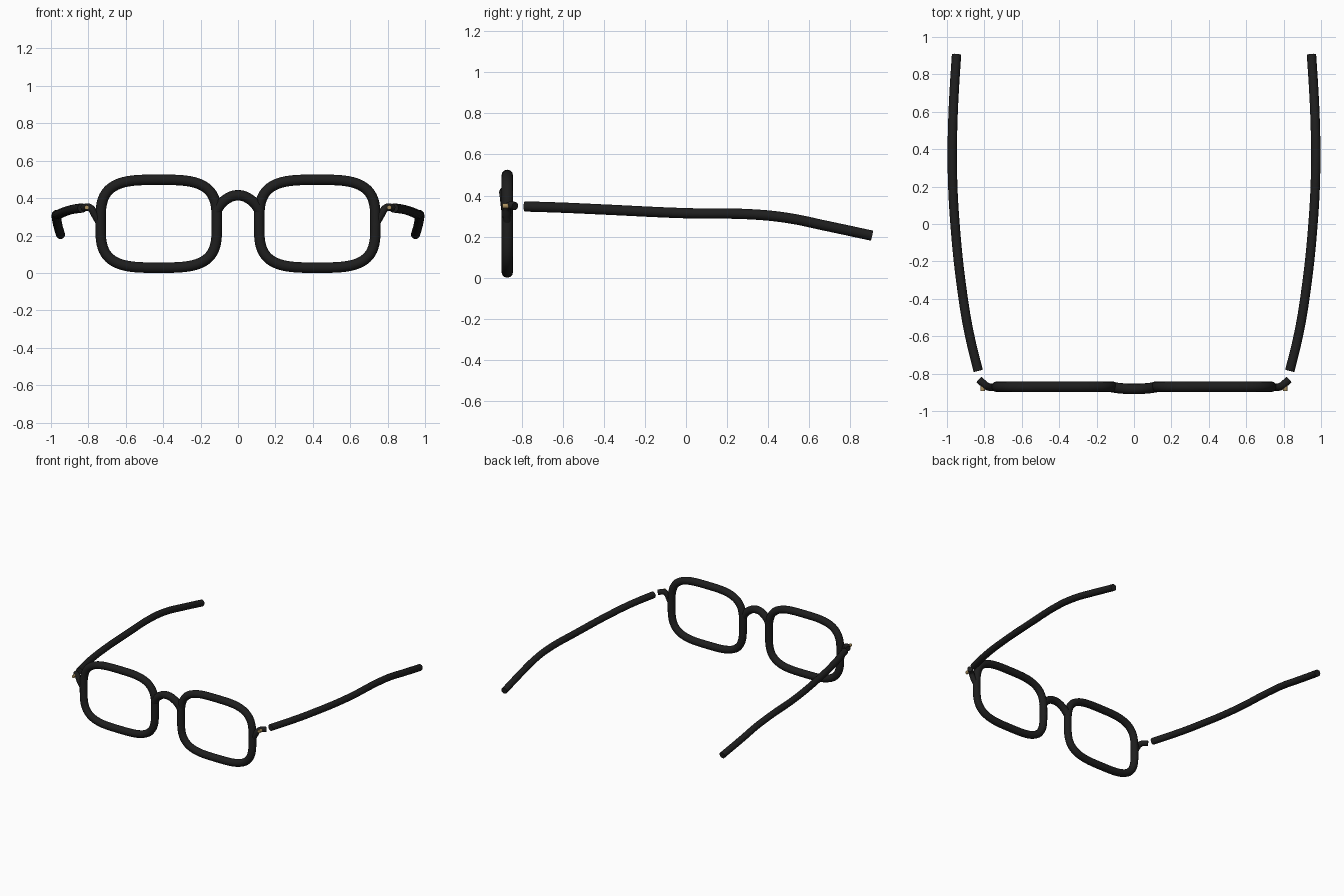
import bpy
from math import cos, sin, pi, radians, copysign

cube = bpy.data.objects.get("Cube")
if cube:
    bpy.data.objects.remove(cube, do_unlink=True)


def material(name, colour):
    mat = bpy.data.materials.new(name)
    mat.use_nodes = True
    mat.diffuse_color = colour
    mat.node_tree.nodes["Principled BSDF"].inputs["Base Color"].default_value = colour
    return mat


BLACK = material("black plastic", (0.013, 0.013, 0.013, 1))
BRASS = material("brass", (0.42, 0.29, 0.12, 1))


def tube(name, points, radius, closed=False, smooth_path=True):
    """Round tube swept along a path, turned into a smooth mesh."""
    curve = bpy.data.curves.new(name, "CURVE")
    curve.dimensions = "3D"
    curve.bevel_depth = radius
    curve.bevel_resolution = 4
    curve.use_fill_caps = not closed
    if smooth_path:
        spline = curve.splines.new("BEZIER")
        spline.bezier_points.add(len(points) - 1)
        spline.resolution_u = 8
        for knot, p in zip(spline.bezier_points, points):
            knot.co = p
            knot.handle_left_type = knot.handle_right_type = "AUTO"
    else:
        spline = curve.splines.new("POLY")
        spline.points.add(len(points) - 1)
        for knot, p in zip(spline.points, points):
            knot.co = (*p, 1)
    spline.use_cyclic_u = closed
    obj = bpy.data.objects.new(name, curve)
    bpy.context.collection.objects.link(obj)
    bpy.ops.object.select_all(action="DESELECT")
    obj.select_set(True)
    bpy.context.view_layer.objects.active = obj
    bpy.ops.object.convert(target="MESH")
    obj = bpy.context.object
    obj.data.materials.clear()
    obj.data.materials.append(BLACK)
    bpy.ops.object.shade_smooth_by_angle(angle=radians(50))
    return obj


def squircle(cx, y, cz, half_w, half_h, power, steps=72):
    """Rounded rectangle outline in the front plane."""
    def bend(v):
        return copysign(abs(v) ** (2 / power), v)
    angles = [2 * pi * i / steps for i in range(steps)]
    return [(cx + half_w * bend(cos(a)), y, cz + half_h * bend(sin(a))) for a in angles]


FRONT_Y = -0.87
TEMPLE = [(0.833, -0.785, 0.347), (0.878, -0.6, 0.341), (0.913, -0.4, 0.332),
          (0.957, 0, 0.314), (0.972, 0.33, 0.308), (0.97, 0.5, 0.29),
          (0.963, 0.68, 0.253), (0.949, 0.905, 0.205)]
END_PIECE = [(0.745, -0.87, 0.275), (0.765, -0.873, 0.31), (0.785, -0.868, 0.343),
             (0.805, -0.853, 0.352), (0.828, -0.832, 0.348)]

for side, s in (("left", 1), ("right", -1)):
    # Lens rim
    tube(side + "_rim", squircle(s * 0.424, FRONT_Y, 0.263, 0.311, 0.235, 3.4),
         0.028, closed=True, smooth_path=False)
    # Temple arm, bowed outward and dropping behind the ear
    tube(side + "_temple", [(s * x, y, z) for x, y, z in TEMPLE], 0.025)
    # End piece that reaches back from the rim to the hinge
    tube(side + "_end_piece", [(s * x, y, z) for x, y, z in END_PIECE], 0.02)
    # Hinge screw
    bpy.ops.mesh.primitive_cylinder_add(vertices=16, radius=0.012, depth=0.05,
                                        location=(s * 0.809, -0.869, 0.35),
                                        rotation=(pi / 2, 0, 0))
    screw = bpy.context.object
    screw.name = side + "_screw"
    screw.data.materials.append(BRASS)
    bpy.ops.object.shade_smooth_by_angle(angle=radians(40))

# Arched nose bridge
tube("bridge", [(-0.118, -0.872, 0.33), (-0.075, -0.878, 0.385), (0, -0.882, 0.415),
                (0.075, -0.878, 0.385), (0.118, -0.872, 0.33)], 0.028)
